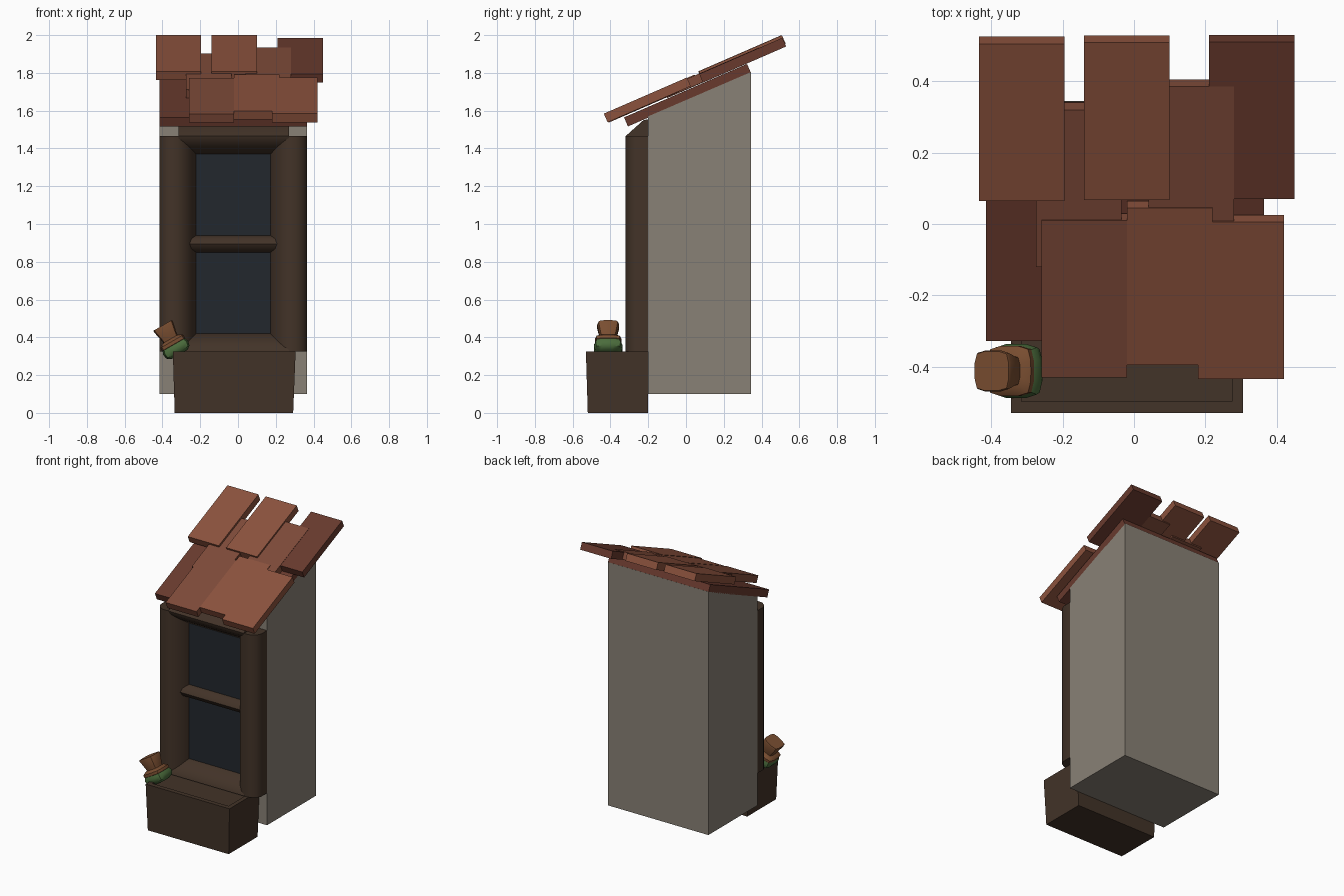
import bpy, bmesh, math
from mathutils import Matrix, Vector

if "Cube" in bpy.data.objects:
    bpy.data.objects.remove(bpy.data.objects["Cube"])

def mat(name, rgb):
    m = bpy.data.materials.new(name)
    m.diffuse_color = (*rgb, 1)
    m.use_nodes = True
    m.node_tree.nodes["Principled BSDF"].inputs["Base Color"].default_value = m.diffuse_color
    return m

STONE = mat("stone", (0.25, 0.22, 0.18))
WOOD = mat("dark_wood", (0.055, 0.033, 0.021))
GLASS = mat("glass", (0.016, 0.02, 0.026))
TILE = mat("tile_light", (0.26, 0.085, 0.047))
TILE_MID = mat("tile_mid", (0.21, 0.07, 0.041))
TILE_DARK = mat("tile_dark", (0.14, 0.042, 0.027))
LEAF = mat("leaf", (0.07, 0.15, 0.045))
CLAY = mat("clay", (0.19, 0.075, 0.03))

def loft(name, rings, material, smooth=None):
    """Skin a list of equal-length rings and cap both ends."""
    bm = bmesh.new()
    vs = [[bm.verts.new(p) for p in r] for r in rings]
    n = len(vs[0])
    for a, b in zip(vs, vs[1:]):
        for i in range(n):
            bm.faces.new((a[i], a[(i + 1) % n], b[(i + 1) % n], b[i]))
    bm.faces.new(vs[0])
    bm.faces.new(vs[-1])
    bmesh.ops.recalc_face_normals(bm, faces=bm.faces)
    me = bpy.data.meshes.new(name)
    bm.to_mesh(me)
    bm.free()
    me.materials.append(material)
    ob = bpy.data.objects.new(name, me)
    bpy.context.collection.objects.link(ob)
    if smooth:
        bpy.ops.object.select_all(action='DESELECT')
        ob.select_set(True)
        bpy.context.view_layer.objects.active = ob
        bpy.ops.object.shade_smooth_by_angle(angle=math.radians(smooth))
    return ob

def extrude_x(name, yz, x0, x1, material, smooth=None):
    return loft(name, [[(x, y, z) for y, z in yz] for x in (x0, x1)], material, smooth)

def rect(x0, x1, y0, y1, z):
    return [(x0, y0, z), (x1, y0, z), (x1, y1, z), (x0, y1, z)]

# Wall block with slanted top
extrude_x("wall", [(-.2, .1), (.345, .1), (.345, 1.805), (-.2, 1.57)], -.415, .365, STONE)

# Window frame posts, mirrored about the window centre
CX = -.025
post = [(.39, -.2), (.39, -.265), (.375, -.295), (.345, -.315), (.31, -.32),
        (.27, -.312), (.235, -.28), (.197, -.225), (.197, -.2)]
for side, s in (("left", -1), ("right", 1)):
    loft(f"frame_post_{side}", [[(CX + s * u, y, z) for u, y in post] for z in (.325, 1.465)],
         WOOD, 50)

# Lintel, sill rail, crossbar and glass
extrude_x("lintel", [(-.2, 1.37), (-.225, 1.37), (-.28, 1.41), (-.312, 1.44), (-.32, 1.465),
                     (-.225, 1.55), (-.2, 1.555)], -.315, .27, WOOD, 50)
extrude_x("sill_rail", [(-.2, .325), (-.32, .325), (-.312, .35), (-.28, .38), (-.225, .42),
                        (-.2, .42)], -.315, .27, WOOD, 50)
bar = [(-.2, .85), (-.225, .85), (-.26, .868), (-.275, .895), (-.26, .922), (-.225, .94), (-.2, .94)]
extrude_x("crossbar", bar, -.265, .22, WOOD, 50)
extrude_x("glass", [(-.225, .4), (-.2, .4), (-.2, 1.4), (-.225, 1.4)], -.24, .19, GLASS)

# Planter with a shallow recess in the top
loft("planter", [rect(-.335, .292, -.52, -.2, 0), rect(-.345, .305, -.53, -.2, .325),
                 rect(-.315, .275, -.498, -.225, .325), rect(-.315, .275, -.498, -.225, .31)], WOOD)

# Tilted little plant: rounded-square rings stacked along a leaning axis
def plant_part(name, profile, material):
    m = Matrix.Translation((-.325, -.412, .335)) @ Matrix.Rotation(math.radians(-30), 4, 'Y')
    rings = []
    for r, h in profile:
        ring = []
        for k in range(16):
            a = math.tau * k / 16
            c, s = math.cos(a), math.sin(a)
            f = r / (abs(c) ** 5 + abs(s) ** 5) ** .2
            ring.append(m @ Vector((c * f, s * f, h)))
        rings.append(ring)
    return loft(name, rings, material, 40)

plant_part("leaf_base", [(.05, -.03), (.07, -.015), (.076, .01), (.068, .03)], LEAF)
plant_part("flower_collar", [(.055, .02), (.07, .032), (.07, .05), (.05, .065)], CLAY)
plant_part("flower_cup", [(.042, .05), (.045, .08), (.058, .14), (.055, .148)], CLAY)

# Slanted roof board and shingles
def slab(name, x, y, z, w, length, t, material):
    m = Matrix.Translation((x, y, z)) @ Matrix.Rotation(math.radians(23.5), 4, 'X')
    rings = [[m @ Vector(p) for p in rect(-w / 2, w / 2, -length / 2, length / 2, h)]
             for h in (-t / 2, t / 2)]
    return loft(name, rings, material)

slab("roof_board", -.025, .008, 1.682, .78, .71, .052, TILE_DARK)
shingles = [  # x, y, z, material
    (-.315, .295, 1.881, TILE), (-.02, .298, 1.881, TILE), (.33, .3, 1.867, TILE_DARK),
    (-.155, .11, 1.785, TILE_MID), (.16, .175, 1.815, TILE_MID),
    (-.14, -.2, 1.655, TILE_MID), (.1, -.165, 1.672, TILE), (.3, -.205, 1.657, TILE)]
for i, (x, y, z, m) in enumerate(shingles, 1):
    slab(f"shingle_{i}", x, y, z, .24, .48, .05, m)
